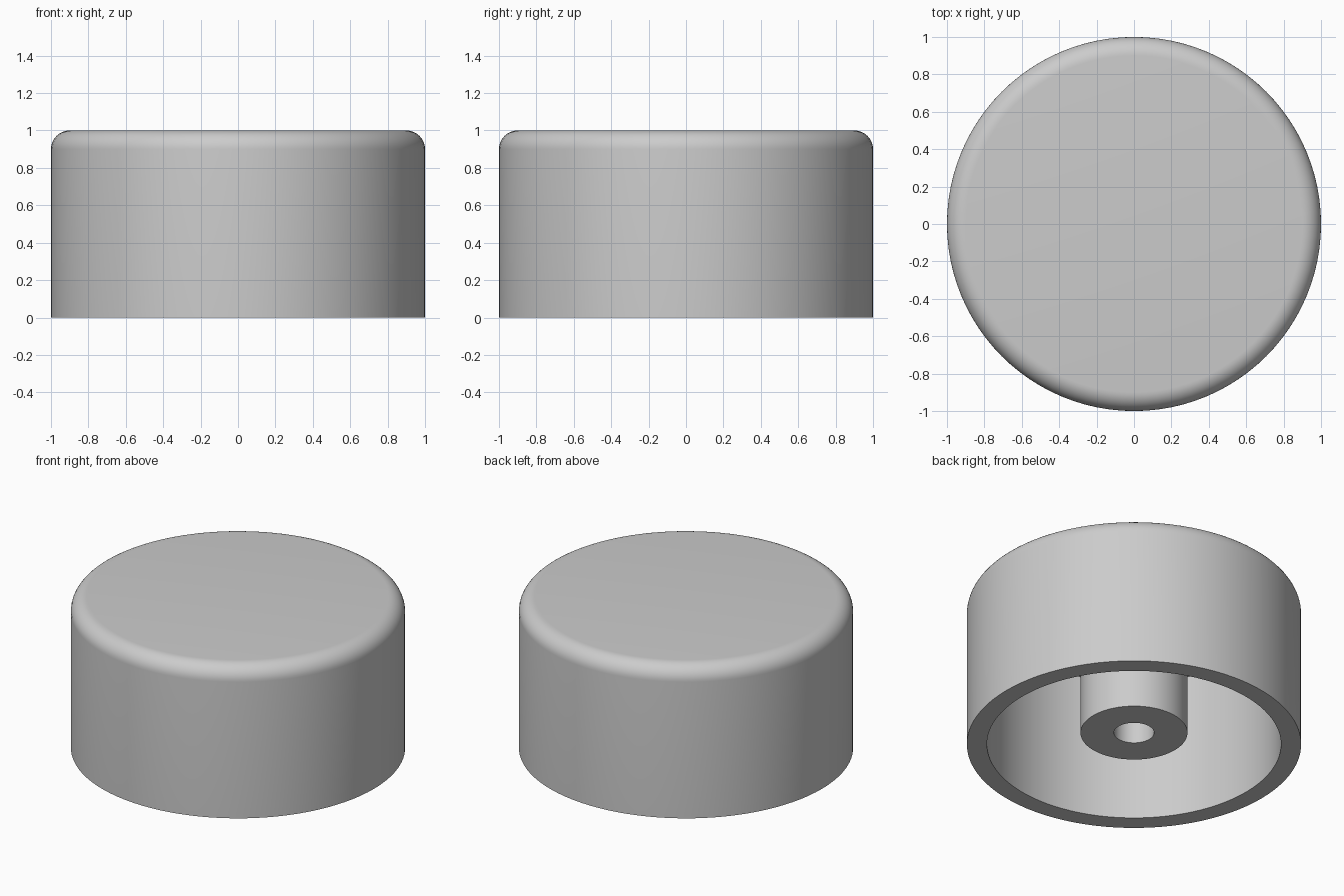
import bpy, bmesh, math

cube = bpy.data.objects.get("Cube")
if cube:
    bpy.data.objects.remove(cube)

SEGMENTS = 96
RADIUS, HEIGHT, FILLET = 1.0, 1.0, 0.1
INNER, CEILING = 0.88, 0.94
BOSS, BORE, BOSS_BASE, BORE_END = 0.32, 0.12, 0.08, 0.6

grey = bpy.data.materials.new("plain grey")
grey.use_nodes = True
color = (0.6, 0.6, 0.6, 1)
grey.diffuse_color = color
grey.node_tree.nodes["Principled BSDF"].inputs["Base Color"].default_value = color


def lathe(name, profile):
    """Spin an (r, z) profile around the z axis."""
    bm = bmesh.new()
    verts = [bm.verts.new((r, 0, z)) for r, z in profile]
    edges = [bm.edges.new(pair) for pair in zip(verts, verts[1:])]
    bmesh.ops.spin(bm, geom=verts + edges, cent=(0, 0, 0), axis=(0, 0, 1),
                   angle=math.tau, steps=SEGMENTS, use_merge=True)
    bmesh.ops.remove_doubles(bm, verts=bm.verts, dist=0.0001)
    bmesh.ops.recalc_face_normals(bm, faces=bm.faces)
    mesh = bpy.data.meshes.new(name)
    bm.to_mesh(mesh)
    bm.free()
    mesh.materials.append(grey)
    obj = bpy.data.objects.new(name, mesh)
    bpy.context.collection.objects.link(obj)
    bpy.ops.object.select_all(action="DESELECT")
    obj.select_set(True)
    bpy.context.view_layer.objects.active = obj
    bpy.ops.object.shade_smooth_by_angle(angle=math.radians(30))
    return obj


# Hollow cap with a rounded top edge
steps = 10
rounded = [(RADIUS - FILLET + FILLET * math.cos(a), HEIGHT - FILLET + FILLET * math.sin(a))
           for a in (math.pi / 2 * i / steps for i in range(steps + 1))]
lathe("cap_shell", [(0, CEILING), (INNER, CEILING), (INNER, 0), (RADIUS, 0)]
      + rounded + [(0, HEIGHT)])

# Central boss with a blind shaft hole, rooted in the ceiling
lathe("shaft_boss", [(0, BORE_END), (BORE, BORE_END), (BORE, BOSS_BASE),
                     (BOSS, BOSS_BASE), (BOSS, CEILING + 0.01), (0, CEILING + 0.01)])
